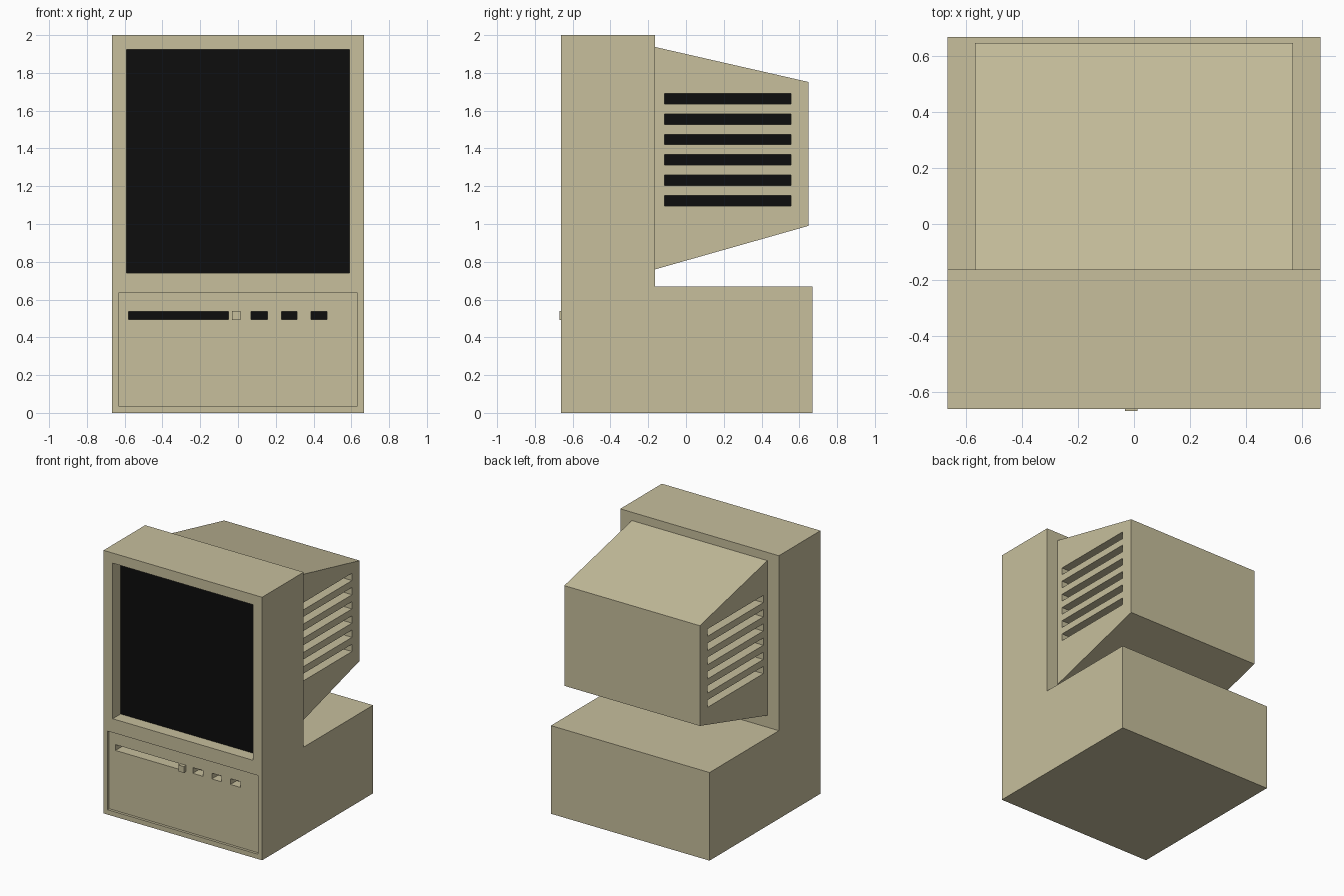
import bpy
import bmesh
from mathutils import Matrix, Vector

cube = bpy.data.objects.get("Cube")
if cube:
    bpy.data.objects.remove(cube, do_unlink=True)


def make_material(name, rgb):
    mat = bpy.data.materials.new(name)
    mat.use_nodes = True
    mat.diffuse_color = (*rgb, 1)
    bsdf = next(n for n in mat.node_tree.nodes if n.type == 'BSDF_PRINCIPLED')
    bsdf.inputs["Base Color"].default_value = (*rgb, 1)
    return mat


BEIGE = make_material("beige plastic", (0.57, 0.52, 0.335))
BLACK = make_material("black", (0.004, 0.004, 0.004))


def finish(name, bm, mat):
    bmesh.ops.recalc_face_normals(bm, faces=bm.faces)
    mesh = bpy.data.meshes.new(name)
    bm.to_mesh(mesh)
    bm.free()
    mesh.materials.append(mat)
    obj = bpy.data.objects.new(name, mesh)
    bpy.context.collection.objects.link(obj)
    return obj


def boxes(name, spans, mat):
    """One object of boxes, each given as (x0, x1, y0, y1, z0, z1)."""
    bm = bmesh.new()
    for x0, x1, y0, y1, z0, z1 in spans:
        place = Matrix.Translation(Vector((x0 + x1, y0 + y1, z0 + z1)) / 2)
        size = Matrix.Diagonal((x1 - x0, y1 - y0, z1 - z0, 1))
        bmesh.ops.create_cube(bm, size=1, matrix=place @ size)
    return finish(name, bm, mat)


def side_profile(name, half_width, points, mat):
    """Extrude a (y, z) outline across x."""
    bm = bmesh.new()
    face = bm.faces.new([bm.verts.new((-half_width, y, z)) for y, z in points])
    result = bmesh.ops.extrude_face_region(bm, geom=[face])
    moved = [v for v in result["geom"] if isinstance(v, bmesh.types.BMVert)]
    bmesh.ops.translate(bm, verts=moved, vec=(2 * half_width, 0, 0))
    return finish(name, bm, mat)


def cut(target, spans):
    cutter = boxes("cutter", spans, BEIGE)
    cutter.hide_render = True
    mod = target.modifiers.new("cut", 'BOOLEAN')
    mod.operation = 'DIFFERENCE'
    mod.solver = 'EXACT'
    mod.object = cutter
    bpy.context.view_layer.objects.active = target
    bpy.ops.object.modifier_apply(modifier=mod.name)
    bpy.data.objects.remove(cutter, do_unlink=True)


W, FRONT, BACK, STEP = 0.667, -0.663, 0.67, -0.163
PANEL = FRONT + 0.02
OUT = FRONT - 0.1
PLATE = 0.005

# Case: tall front tower with a low base behind it
case = side_profile("case", W, [(FRONT, 0), (BACK, 0), (BACK, 0.67),
                                (STEP, 0.67), (STEP, 2), (FRONT, 2)], BEIGE)

# Screen opening and shallow front panel
screen_back = FRONT + 0.1
cut(case, [(-0.59, 0.59, OUT, screen_back, 0.74, 1.923),
           (-0.633, 0.633, OUT, PANEL, 0.037, 0.635)])
boxes("screen", [(-0.59, 0.59, screen_back - PLATE, screen_back, 0.74, 1.923)], BLACK)

# Drive slot and three small ports
ports = [(-0.58, -0.05, 0.1), (0.07, 0.157, 0.08), (0.23, 0.312, 0.08), (0.387, 0.47, 0.08)]
cut(case, [(a, b, OUT, PANEL + d, 0.494, 0.538) for a, b, d in ports])
boxes("port_backs", [(a, b, PANEL + d - PLATE, PANEL + d, 0.494, 0.538)
                     for a, b, d in ports], BLACK)

# Eject button
boxes("eject_button", [(-0.033, 0.013, -0.67, PANEL, 0.492, 0.54)], BEIGE)

# Tapered tube housing with vents on both sides
HW, DEPTH = 0.57, 0.1
housing = side_profile("tube_housing", HW, [(STEP, 0.76), (0.648, 0.99),
                                            (0.648, 1.752), (STEP, 1.937)], BEIGE)
vents, vent_backs = [], []
for i in range(6):
    z = 1.096 + i * 0.108
    span = (-0.115, 0.555, z, z + 0.055)
    inner = HW - DEPTH
    vents += [(inner, HW + 0.1, *span), (-HW - 0.1, -inner, *span)]
    vent_backs += [(inner, inner + PLATE, *span), (-inner - PLATE, -inner, *span)]
cut(housing, vents)
boxes("vent_backs", vent_backs, BLACK)
